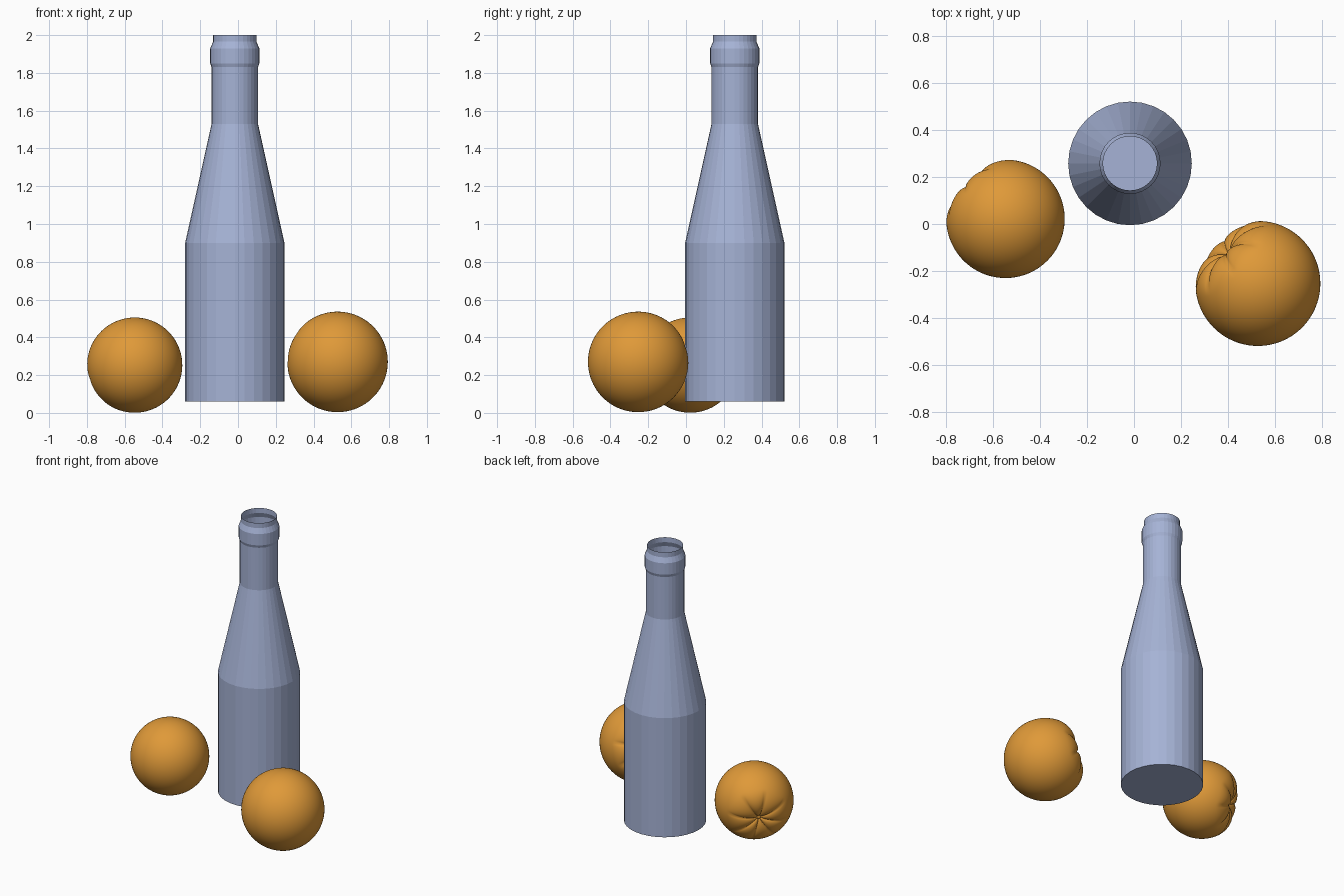
import bpy, bmesh, math
from mathutils import Vector

if "Cube" in bpy.data.objects:
    bpy.data.objects.remove(bpy.data.objects["Cube"])


def material(name, color):
    m = bpy.data.materials.new(name)
    m.diffuse_color = (*color, 1)
    m.use_nodes = True
    m.node_tree.nodes["Principled BSDF"].inputs["Base Color"].default_value = m.diffuse_color
    return m


GLASS = material("blue_grey", (0.38, 0.45, 0.67))
ORANGE = material("orange", (0.74, 0.32, 0.04))


def finish(bm, name, mat, smooth):
    bmesh.ops.recalc_face_normals(bm, faces=bm.faces)
    me = bpy.data.meshes.new(name)
    for f in bm.faces:
        f.smooth = smooth
    bm.to_mesh(me)
    bm.free()
    me.materials.append(mat)
    ob = bpy.data.objects.new(name, me)
    bpy.context.collection.objects.link(ob)
    return ob


def bottle(name, centre, profile, sides=32):
    # revolved open shell with a flat floor
    bm = bmesh.new()
    rings = []
    for r, z in profile:
        rings.append([bm.verts.new((r * math.cos(2 * math.pi * i / sides),
                                    r * math.sin(2 * math.pi * i / sides), z))
                      for i in range(sides)])
    for a, b in zip(rings, rings[1:]):
        for i in range(sides):
            j = (i + 1) % sides
            bm.faces.new((a[i], a[j], b[j], b[i]))
    bm.faces.new(rings[0][::-1])
    ob = finish(bm, name, GLASS, False)
    ob.location = (*centre, 0)


def fruit(name, centre, radius, azimuth, elevation, lobes=8):
    bm = bmesh.new()
    bmesh.ops.create_uvsphere(bm, u_segments=96, v_segments=64, radius=1)
    dent = math.radians(54)
    # puckered dent: lobes with sharp creases running into the pole
    for v in bm.verts:
        d = v.co.normalized()
        t = math.acos(max(-1, min(1, d.z)))
        r = 1.0
        if t < dent:
            phi = math.atan2(d.y, d.x) + 0.2
            crest = abs(math.sin(lobes / 2 * phi)) ** 0.6
            s = 1 - t / dent
            r -= 0.35 * s ** (1.15 + 0.85 * crest)
        v.co = d * r * radius
    # small stem nub in the dent
    nub = bmesh.ops.create_uvsphere(bm, u_segments=16, v_segments=10,
                                    radius=0.06 * radius)
    bmesh.ops.translate(bm, verts=nub["verts"], vec=(0, 0, 0.66 * radius))
    ob = finish(bm, name, ORANGE, True)
    az, el = math.radians(azimuth), math.radians(elevation)
    axis = Vector((math.cos(el) * math.cos(az), math.cos(el) * math.sin(az), math.sin(el)))
    ob.rotation_euler = axis.to_track_quat('Z', 'Y').to_euler()
    ob.location = centre


# bottle: body, shoulder, neck, collar, lip
bottle("bottle", (-0.017, 0.258),
       [(0.263, 0.06), (0.263, 0.90), (0.123, 1.53), (0.123, 1.83),
        (0.13, 1.85), (0.13, 1.93), (0.115, 1.965), (0.115, 2.0)])

# two oranges
fruit("left_orange", (-0.547, 0.022, 0.253), 0.252, 135, -15)
fruit("right_orange", (0.527, -0.253, 0.27), 0.266, 135, 15)
